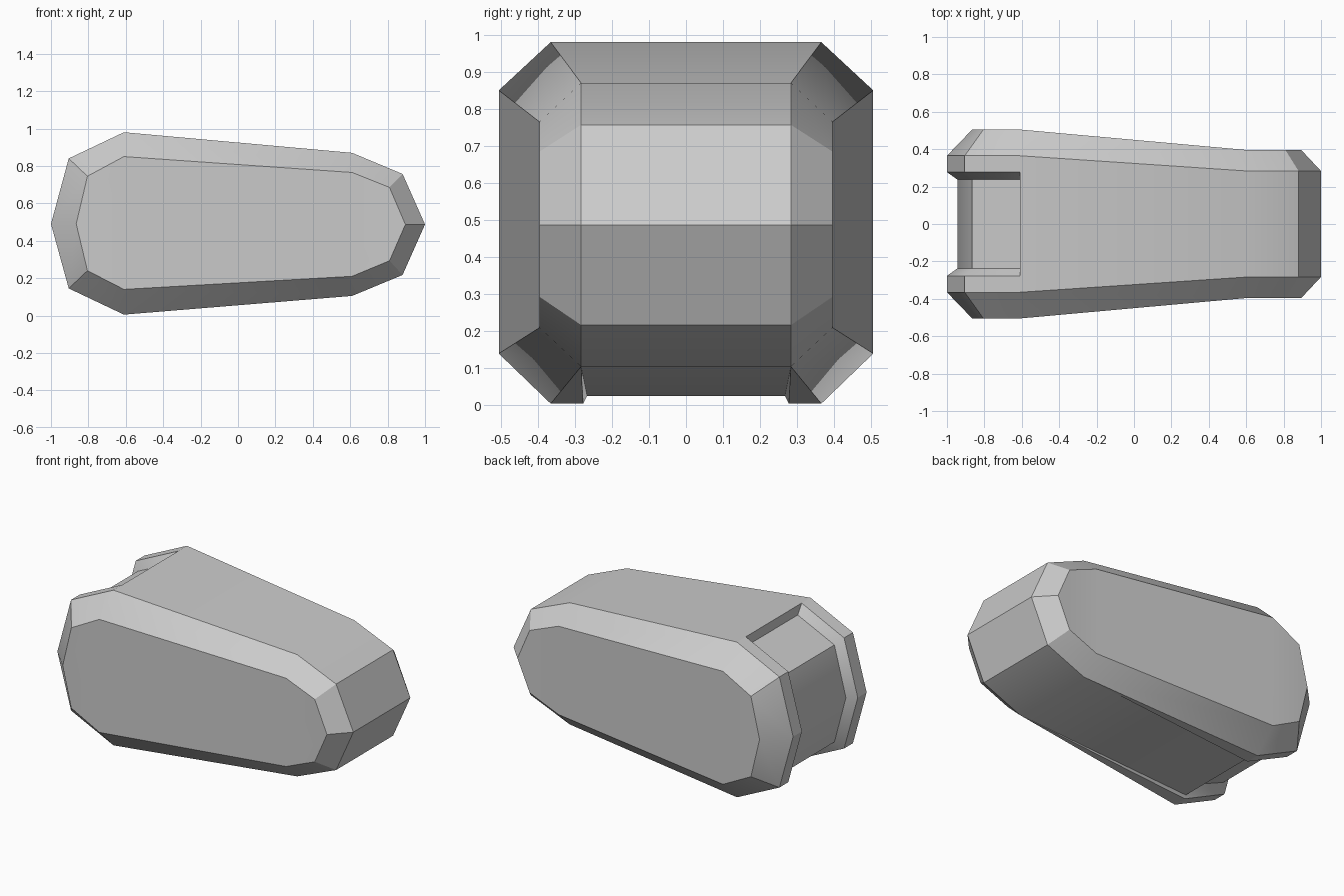
import bpy
import bmesh
import math

cube = bpy.data.objects.get("Cube")
if cube:
    bpy.data.objects.remove(cube, do_unlink=True)

# Profiles in x and z: wide rim, smaller side panel, recessed slot floor
RIM = [(-.61, .005), (-.905, .145), (-1, .49), (-.905, .84), (-.61, .98),
       (.61, .87), (.88, .757), (1, .487), (.88, .217), (.61, .105)]
PANEL = [(-.61, .14), (-.805, .24), (-.865, .49), (-.805, .745), (-.61, .85),
         (.61, .765), (.81, .685), (.895, .487), (.81, .293), (.61, .21)]
FLOOR = [(-.61, .08), (-.865, .19), (-.945, .49), (-.865, .80), (-.61, .92)]
SLOT_TOP, SLOT_FLOOR = .277, .238


def taper(x, wide, narrow):
    """Half width that narrows along the body and stays level at the ends."""
    t = min(max((x + .61) / 1.22, 0), 1)
    return wide + (narrow - wide) * t


bm = bmesh.new()


def ring(profile, side, wide, narrow):
    return [bm.verts.new((x, side * taper(x, wide, narrow), z)) for x, z in profile]


rims, edges, floors, lips = [], [], [], []
for side in (-1, 1):
    rim = ring(RIM, side, .365, .283)
    panel = ring(PANEL, side, .505, .395)
    edge = ring(RIM[:5], side, SLOT_TOP, SLOT_TOP)
    floor = ring(FLOOR, side, SLOT_FLOOR, SLOT_FLOOR)
    lip = bm.verts.new((-.61, side * .267, .025))
    # Side panel in three flat parts
    bm.faces.new(panel[:5])
    bm.faces.new([panel[0], panel[4], panel[5], panel[9]])
    bm.faces.new(panel[5:])
    # Sloped border around the panel
    for i in range(10):
        j = (i + 1) % 10
        bm.faces.new([rim[i], rim[j], panel[j], panel[i]])
    # Rail and slot wall
    for i in range(4):
        bm.faces.new([rim[i], rim[i + 1], edge[i + 1], edge[i]])
        if i:
            bm.faces.new([edge[i], edge[i + 1], floor[i + 1], floor[i]])
    bm.faces.new([edge[0], edge[1], floor[1], floor[0], lip])
    # Underside beside the raised middle
    bm.faces.new([rim[0], edge[0], rim[9]])
    bm.faces.new([edge[0], lip, rim[9]])
    rims.append(rim)
    edges.append(edge)
    floors.append(floor)
    lips.append(lip)

a, b = rims
# Slot floor and its end walls
for i in range(4):
    bm.faces.new([floors[0][i], floors[0][i + 1], floors[1][i + 1], floors[1][i]])
bm.faces.new([lips[0], floors[0][0], floors[1][0], lips[1]])
bm.faces.new([edges[0][4], edges[1][4], floors[1][4], floors[0][4]])
# Top, nose and underside
bm.faces.new([a[4], edges[0][4], edges[1][4], b[4], b[5], a[5]])
for i in range(5, 9):
    bm.faces.new([a[i], a[i + 1], b[i + 1], b[i]])
bm.faces.new([a[9], lips[0], lips[1], b[9]])
bmesh.ops.recalc_face_normals(bm, faces=bm.faces)

mesh = bpy.data.meshes.new("body")
bm.to_mesh(mesh)
bm.free()
body = bpy.data.objects.new("body", mesh)
bpy.context.collection.objects.link(body)

grey = bpy.data.materials.new("light grey")
grey.use_nodes = True
colour = (.6, .6, .6, 1)
grey.diffuse_color = colour
grey.node_tree.nodes["Principled BSDF"].inputs["Base Color"].default_value = colour
mesh.materials.append(grey)

bpy.ops.object.select_all(action="DESELECT")
body.select_set(True)
bpy.context.view_layer.objects.active = body
bpy.ops.object.shade_smooth_by_angle(angle=math.radians(30))
